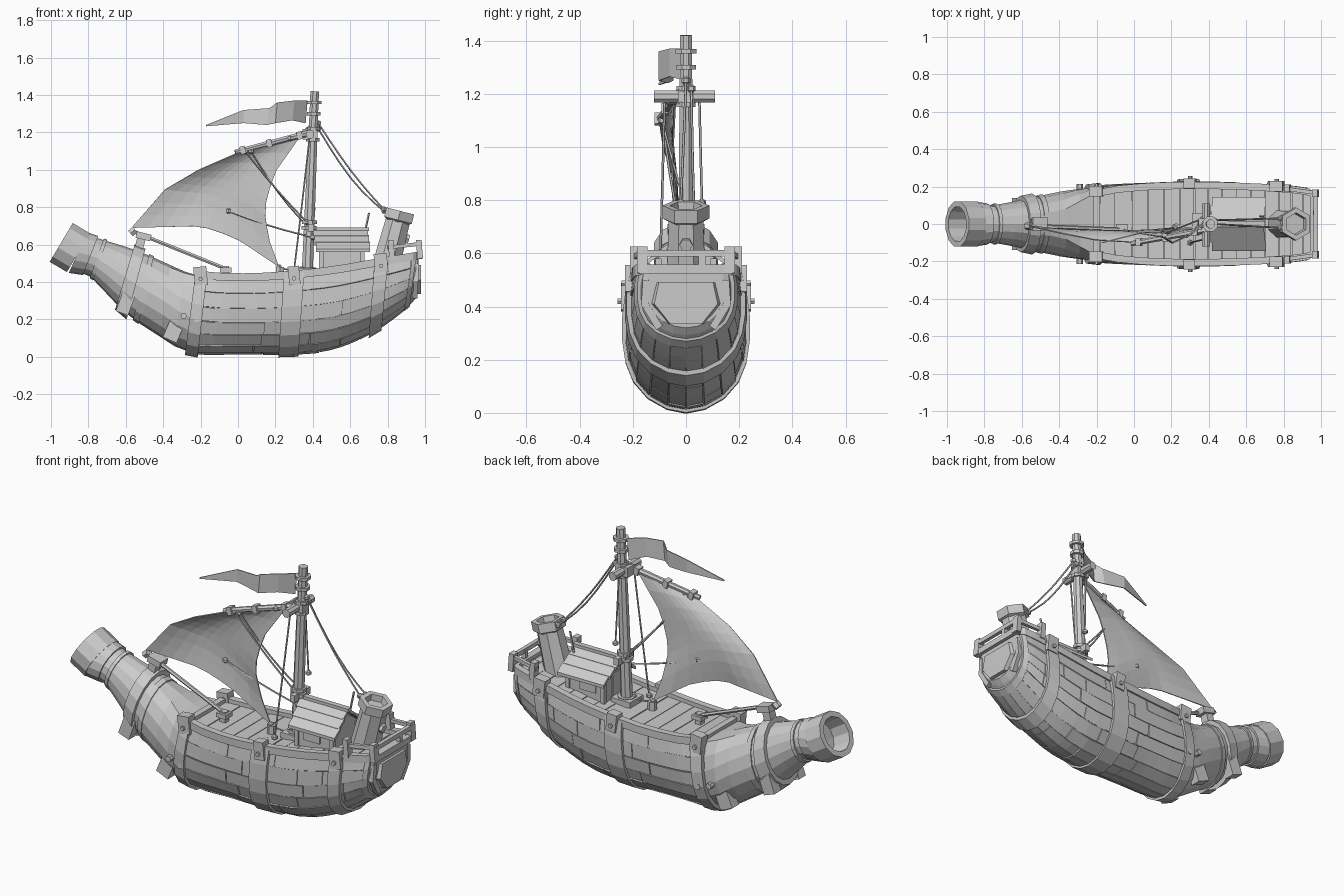
import bpy, bmesh, math, random
from mathutils import Vector as V

if "Cube" in bpy.data.objects:
    bpy.data.objects.remove(bpy.data.objects["Cube"])
random.seed(4)
pi = math.pi


def mesh(name, verts, faces, solid=0):
    me = bpy.data.meshes.new(name)
    me.from_pydata([tuple(v) for v in verts], [], faces)
    bm = bmesh.new()
    bm.from_mesh(me)
    bmesh.ops.recalc_face_normals(bm, faces=bm.faces)
    bm.to_mesh(me)
    bm.free()
    ob = bpy.data.objects.new(name, me)
    bpy.context.collection.objects.link(ob)
    if solid:
        m = ob.modifiers.new("thickness", "SOLIDIFY")
        m.thickness, m.offset = solid, 0
    return ob


def loft(name, rows, closed=True, caps=True, solid=0, loop=False):
    n, k = len(rows[0]), len(rows)
    f = [(r * n + i, r * n + (i + 1) % n, (r + 1) % k * n + (i + 1) % n, (r + 1) % k * n + i)
         for r in range(k if loop else k - 1) for i in range(n if closed else n - 1)]
    if caps and not loop:
        f += [tuple(range(n)), tuple(range((k - 1) * n, k * n))]
    return mesh(name, [p for r in rows for p in r], f, solid)


def tube(name, pts, radii, n=8, axis=None):
    pts = [V(p) for p in pts]
    if not isinstance(radii, (list, tuple)):
        radii = [radii] * len(pts)
    rows = []
    for i, p in enumerate(pts):
        t = V(axis) if axis else pts[min(i + 1, len(pts) - 1)] - pts[max(i - 1, 0)]
        t.normalize()
        a = t.cross(V((0, 1, 0)) if abs(t.y) < .9 else V((1, 0, 0))).normalized()
        b = t.cross(a)
        rows.append([p + radii[i] * (a * math.cos(2 * pi * (j + .5) / n) + b * math.sin(2 * pi * (j + .5) / n))
                     for j in range(n)])
    return loft(name, rows)


def rope(name, a, b, sag=0, r=.005):
    a, b = V(a), V(b)
    tube(name, [a.lerp(b, t / 6) - V((0, 0, sag * math.sin(pi * t / 6))) for t in range(7)], r, 5)
    for p in (a, b):
        tube(name + "_knot", [p - V((0, 0, .014)), p - V((0, 0, .007)), p + V((0, 0, .007)), p + V((0, 0, .014))],
             [.006, .016, .016, .006], 6)


def box(name, c, s, ry=0, rx=0):
    x, y, z = (d / 2 for d in s)
    ob = loft(name, [[(-x, -y, h), (x, -y, h), (x, y, h), (-x, y, h)] for h in (-z, z)])
    ob.location, ob.rotation_euler = c, (rx, ry, 0)
    return ob


# Hull surface: stations of top x,z, bottom x,z, half width, round(0) to U-shaped(1)
ST = [(-.81, .655, -.90, .46, .108, 0), (-.72, .625, -.79, .43, .10, 0), (-.53, .565, -.62, .25, .135, 0),
      (-.36, .49, -.42, .11, .175, .15), (-.2, .43, -.25, .022, .20, .8), (.05, .415, .03, .018, .212, 1),
      (.3, .43, .27, .018, .22, 1), (.52, .455, .5, .04, .217, 1), (.75, .495, .72, .13, .205, 1),
      (.93, .525, .89, .25, .185, 1), (.965, .53, .955, .32, .145, 1)]
UP = [(0, 0), (0, .95), (.2, 1), (.4, 1), (.58, .95), (.74, .83), (.88, .6), (.97, .3), (1, 0)]


def P(u, v, off=0):
    i = min(int(u), len(ST) - 2)
    t = u - i
    q = [ST[max(0, min(len(ST) - 1, i + d))] for d in (-1, 0, 1, 2)]
    tx, tz, bx, bz, w, b = [.5 * (2 * B + (C - A) * t + (2 * A - 5 * B + 4 * C - D) * t * t
                                  + (3 * B - A - 3 * C + D) * t ** 3) for A, B, C, D in zip(*q)]
    side, h = (1, v) if v <= 8 else (-1, 16 - v)
    k = min(int(h), 7)
    s, y = [UP[k][j] + (UP[k + 1][j] - UP[k][j]) * (h - k) for j in (0, 1)]
    s = s * b + (1 - b) * (1 - math.cos(pi * h / 8)) / 2
    y = y * b + (1 - b) * math.sin(pi * h / 8)
    g = 1 + off / w
    s = .5 + (s - .5) * g
    return V((tx + (bx - tx) * s, side * y * w * g, tz + (bz - tz) * s))


loft("hull", [[P(u / 2, v) for v in range(16)] for u in range(21)])


# Hoops around hull and neck
def hoop(name, u0, u1, off, full):
    vs = range(16) if full else range(1, 16)
    loft(name, [[P(u0, v, -.01), P(u0, v, off), P(u1, v, off), P(u1, v, -.01)] for v in vs], loop=full)


for u0, u1, off, full in [(0, .75, .012, 1), (1.0, 1.12, .008, 1), (1.84, 2.16, .022, 1), (3.85, 4.15, .02, 0),
                          (5.77, 6.23, .02, 0), (7.9, 8.25, .022, 0), (9.0, 9.3, .01, 0)]:
    hoop("hull_hoop", u0, u1, off, bool(full))
hoop("neck_lower_hoop", 2.3, 2.45, .006, True)

# Side planking with staggered joints
for v in range(1, 8):
    cuts = [4.15, 5 + random.random() * .7, 6.3 + random.random(), 7.5 + random.random(), 9.0]
    for a, b in zip(cuts, cuts[1:]):
        o = random.uniform(.003, .009)
        for f in (lambda x: x, lambda x: 16 - x):
            loft("side_plank", [[P(u, f(v + .03), -.004), P(u, f(v + .03), o), P(u, f(v + .97), o),
                                 P(u, f(v + .97), -.004)] for u in [a + (b - a - .02) * i / 4 for i in range(5)]])

# Bottle mouth collar, hollow
A, B = V((-.945, 0, .612)), V((-.853, 0, .557))
tube("mouth_collar", [B, A, A, B], [.125, .125, .095, .088], 12, B - A)

# Deck boards
for i in range(16):
    u = 4.1 + i * .335
    p, q = P(u, 1), P(u + .32, 1)
    loft("deck_board", [[V((r.x, s * (r.y - .01), r.z + d)) for r, s in ((p, 1), (q, 1), (q, -1), (p, -1))]
                        for d in (-.01, .008 + random.random() * .004)])

# Gunwales, clamps and stern railing
for s in (1, -1):
    rows = []
    for i in range(13):
        p = P(4 + i * .46, 1)
        rows.append([V((p.x, s * (p.y + dy), p.z + dz)) for dy, dz in
                     ((-.022, -.01), (.016, -.01), (.016, .032), (-.022, .032))])
    loft("gunwale", rows)
    for u, w in ((4, .07), (6, .06), (8.07, .07)):
        p = P(u, 1)
        box("rail_clamp", (p.x, s * (p.y + .008), p.z + .005), (w, .055, .1), -.1)
        tube("clamp_rivet", [(p.x, s * (p.y + .02), p.z - .01), (p.x, s * (p.y + .048), p.z - .01)], .012, 6)
    box("low_bracket", (-.34, s * .13, .15), (.08, .06, .13), .4)
    box("low_bracket", (-.6, s * .11, .29), (.07, .06, .12), .35)
    for x, z in ((-.22, .2), (-.29, .22)):
        tube("hull_rivet", [(x, s * .17, z), (x, s * .213, z)], .017, 6)
    for x, y in ((.97, .165), (.82, .19)):
        box("stern_post", (x, s * y, .575), (.03, .04, .1), -.08)
    tube("stern_side_rail", [(.8, s * .19, .585), (.98, s * .165, .605)], .014, 4)
box("stern_beam", (.965, 0, .54), (.04, .35, .035))
box("stern_rail", (.972, 0, .6), (.022, .33, .024))
box("stern_center_post", (.97, .06, .57), (.025, .025, .06))
box("bow_beam", (-.2, 0, .435), (.035, .36, .035))

# Stern plate and corner horns
loft("stern_plate", [[(x, -.12 * k, .49), (x, .12 * k, .49), (x, .14 * k, .41), (x, .07 * k, .335),
                      (x, -.07 * k, .335), (x, -.14 * k, .41)] for x, k in ((.94, 1), (.978, .85))])
for s in (1, -1):
    tube("stern_horn", [(.955, s * .15, .5), (.95, s * .155, .41), (.945, s * .1, .32)], [.018, .02, .02], 4)

# Mast, rings and crossbar
mx = lambda z: .37 + (z - .44) * .041
tube("mast", [(mx(z), 0, z) for z in (.42, .9, 1.3, 1.42)], [.032, .029, .025, .025], 8)
for z, r in ((.47, .05), (.69, .043), (.72, .043), (1.16, .038), (1.22, .038), (1.3, .04), (1.36, .042)):
    tube("mast_ring", [(mx(z), 0, z - .009), (mx(z), 0, z + .009)], r, 8)
tube("crossbar", [(.385, -.12, 1.19), (.385, .11, 1.19)], .024, 8)
box("crossbar_lashing", (.385, 0, 1.19), (.08, .06, .055))
box("mast_step", (.37, 0, .455), (.12, .12, .04))
for y in (.05, -.05):
    box("mast_cleat", (.39, y, .69), (.03, .04, .04))

# Yard
tube("yard", [(-.015, -.105, 1.095), (.39, -.03, 1.2)], [.014, .018], 7)
for t in (.1, .45, .85):
    p = V((-.015, -.105, 1.095)).lerp(V((.39, -.03, 1.2)), t)
    box("yard_lashing", p, (.028, .042, .042), -.25)

# Sail: patch between four curved edges
def path(pts, t):
    t *= len(pts) - 1
    i = min(int(t), len(pts) - 2)
    return V(pts[i]).lerp(V(pts[i + 1]), t - i)


head = [(.02, -.1, 1.1), (.33, -.04, 1.175)]
leech = [(.02, -.1, 1.1), (-.21, -.085, 1.0), (-.39, -.05, .895), (-.57, -.01, .69)]
luff = [(.33, -.04, 1.175), (.19, -.05, .975), (.14, -.05, .79), (.165, -.03, .63), (.22, -.02, .48)]
foot = [(-.57, -.01, .69), (-.37, -.03, .695), (-.2, -.05, .7), (-.02, -.045, .64), (.22, -.02, .48)]
rows = []
for i in range(10):
    v, row = i / 9, []
    for j in range(10):
        u = j / 9
        p = path(head, u) * (1 - v) + path(foot, u) * v + path(leech, v) * (1 - u) + path(luff, v) * u
        p -= (V(head[0]) * (1 - u) + V(head[1]) * u) * (1 - v) + (V(foot[0]) * (1 - u) + V(foot[-1]) * u) * v
        p.y += .035 * math.sin(pi * u) * math.sin(pi * v)
        row.append(p)
    rows.append(row)
loft("sail", rows, False, False, .006)

# Pennant
top = [(.37, 0, 1.37), (.3, -.06, 1.37), (.21, -.10, 1.36), (.17, -.07, 1.33), (.03, -.05, 1.32), (-.17, -.1, 1.24)]
bot = [(.36, 0, 1.25), (.29, -.06, 1.265), (.2, -.10, 1.25), (.15, -.07, 1.24), (.03, -.05, 1.25), (-.17, -.1, 1.233)]
loft("pennant", [[V(a).lerp(V(b), t / 3) for t in range(4)] for a, b in zip(top, bot)], False, False, .006)

# Boom with its two posts
tube("boom", [(-.57, -.01, .675), (-.05, -.03, .465)], .011, 6)
box("neck_post", (-.525, 0, .6), (.045, .05, .11), .25)
box("neck_post_head", (-.505, 0, .645), (.08, .07, .035), .25)
box("deck_post", (-.065, -.03, .445), (.035, .035, .08))
box("deck_post_head", (-.065, -.03, .465), (.06, .06, .025))
tube("boom_end", [(-.575, -.01, .66), (-.55, -.01, .68)], .022, 6)

# Rigging
for d in (0, 1):
    rope("back_stay", (.43, .02 * d, 1.25 - .03 * d), (.78, .05 * d - .02, .79 - .01 * d), .025 + .02 * d)
    rope("fore_line", (.04 + .03 * d, -.09, 1.1), (.37, -.03 + .06 * d, .72 - .02 * d), .012 + .014 * d)
    s = 1 - 2 * d
    rope("side_shroud", (.385, .05 * s - .03 * d, 1.19), (.4 - .1 * d, .06 - .16 * d, .79 - .33 * d), .01)
rope("sheet_line", (-.05, -.04, .78), (.4, -.03, .64), .01)
rope("tack_line", (.22, -.02, .48), (.34, -.02, .47), .01)
rope("pennant_line", (.4, 0, 1.25), (.28, -.06, 1.17), .01)
tube("tack_block", [(.225, -.02, .42), (.225, -.02, .48)], .025, 6)

# Cabin with gable roof
loft("cabin", [[(x, -.105, .44), (x, .105, .44), (x, .105, .585), (x, 0, .665), (x, -.105, .585)]
               for x in (.44, .67)])
for s in (1, -1):
    for i in range(3):
        loft("roof_board", [[(x, s * y, z), (x, s * (y + .053), z - .038), (x, s * (y + .053), z - .02), (x, s * y, z + .018)]
                            for x in (.4 + .008 * i, .695 + .006 * i)
                            for y, z in [(.046 * i, .668 - .035 * i)]])
    box("cabin_window", (.54, s * .105, .53), (.1, .014, .06))
    for x in (.445, .665):
        box("cabin_corner", (x, s * .103, .51), (.022, .022, .14))
box("cabin_door", (.44, 0, .53), (.012, .07, .14))
box("roof_ridge", (.55, 0, .682), (.3, .03, .02))
tube("roof_stick", [(.67, .04, .63), (.7, .04, .77)], .006, 5)

# Stern barrel: tilted tube with hexagonal hollow collar
a, b = V((.79, 0, .48)), V((.868, 0, .78))
d = (b - a).normalized()
tube("stern_barrel", [a, b - d * .04], [.08, .07], 8)
tube("barrel_collar", [b - d * .06, b - d * .05, b, b, b - d * .035], [.07, .088, .088, .06, .055], 6, d)
tube("barrel_hook", [(.88, 0, .64), (.915, 0, .63)], .025, 6)
